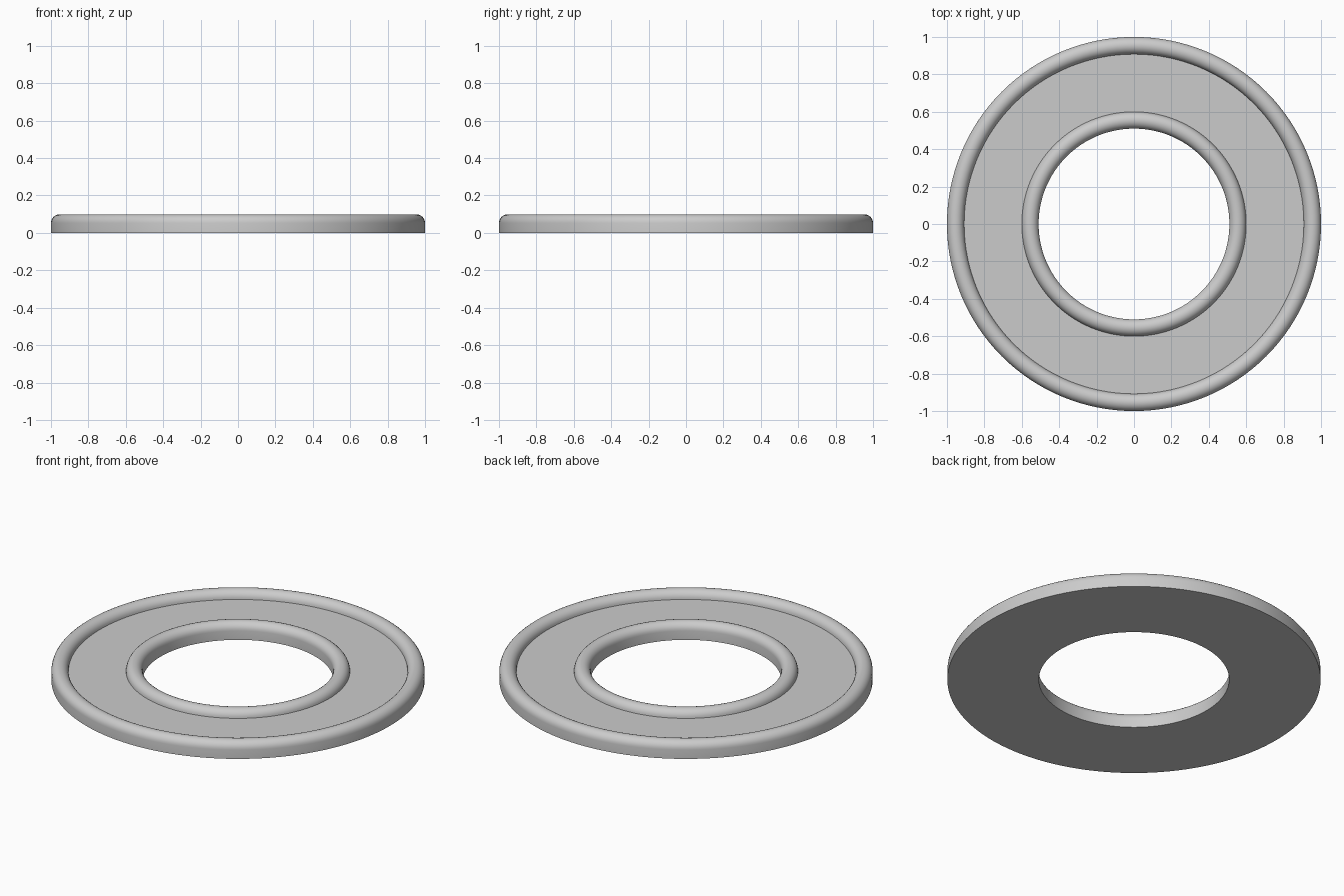
import bpy, bmesh, math
from mathutils import Matrix, Vector

cube = bpy.data.objects.get("Cube")
if cube:
    bpy.data.objects.remove(cube, do_unlink=True)

R_OUT, R_IN = 1.0, 0.51       # outer edge and hole
GROOVE_OUT, GROOVE_IN = 0.908, 0.60
FLOOR = 0.053                 # height of the flat recess
SEGMENTS, ARC_STEPS = 128, 12

grey = bpy.data.materials.new("light grey")
grey.use_nodes = True
colour = (0.6, 0.6, 0.6, 1)
grey.diffuse_color = colour
grey.node_tree.nodes["Principled BSDF"].inputs["Base Color"].default_value = colour


def half_round(r_start, r_end):
    """Half-circle bead from one radius to another, rising from the recess level."""
    mid, rad = (r_start + r_end) / 2, (r_start - r_end) / 2
    angles = [math.pi * i / ARC_STEPS for i in range(ARC_STEPS + 1)]
    return [(mid + rad * math.cos(a), FLOOR + rad * math.sin(a)) for a in angles]


# Closed cross-section: underside, outer bead, recess, inner bead, hole wall
profile = [(R_IN, 0), (R_OUT, 0)]
profile += half_round(R_OUT, GROOVE_OUT) + half_round(GROOVE_IN, R_IN)

# Sweep the cross-section round the vertical axis
bm = bmesh.new()
rings = []
for s in range(SEGMENTS):
    turn = Matrix.Rotation(math.tau * s / SEGMENTS, 3, "Z")
    rings.append([bm.verts.new(turn @ Vector((r, 0, z))) for r, z in profile])
for s in range(SEGMENTS):
    a, b = rings[s], rings[(s + 1) % SEGMENTS]
    for i in range(len(profile)):
        j = (i + 1) % len(profile)
        bm.faces.new((a[i], b[i], b[j], a[j]))
bmesh.ops.recalc_face_normals(bm, faces=bm.faces)

mesh = bpy.data.meshes.new("beaded_ring")
bm.to_mesh(mesh)
bm.free()
mesh.materials.append(grey)
ring = bpy.data.objects.new("beaded_ring", mesh)
bpy.context.collection.objects.link(ring)

# Smooth beads, crisp edges at the recess and underside
bpy.ops.object.select_all(action="DESELECT")
ring.select_set(True)
bpy.context.view_layer.objects.active = ring
bpy.ops.object.shade_smooth_by_angle(angle=math.radians(35))
